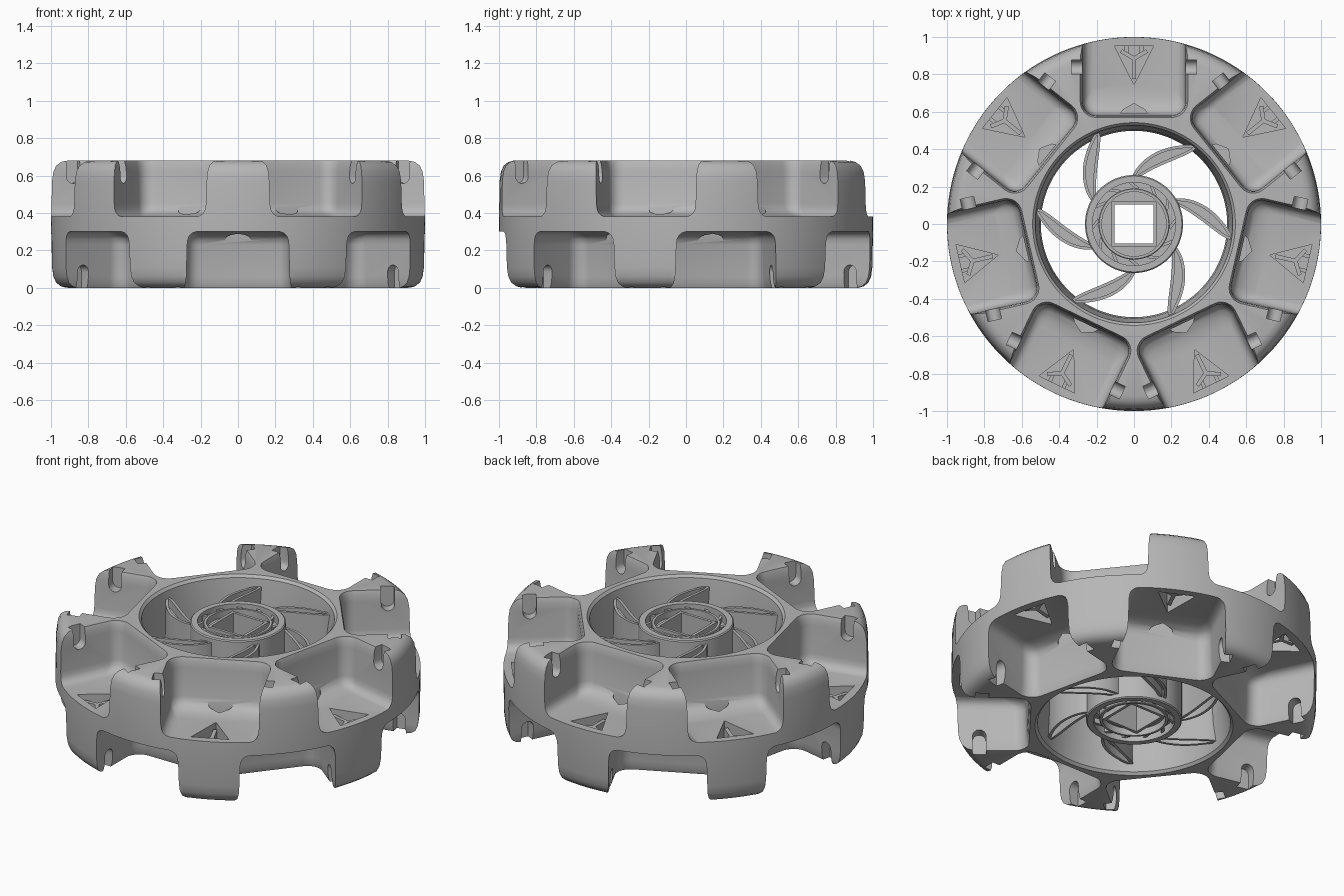
import bpy, bmesh
from math import pi, sin, cos, radians, tau
from mathutils import Matrix, Vector

if "Cube" in bpy.data.objects:
    bpy.data.objects.remove(bpy.data.objects["Cube"])

H = 0.68          # overall height
POCKETS = 7       # pockets on each side
SPOKES = 6

grey = bpy.data.materials.new("plain grey")
grey.use_nodes = True
grey.diffuse_color = (0.47, 0.47, 0.47, 1)
grey.node_tree.nodes["Principled BSDF"].inputs["Base Color"].default_value = (0.47, 0.47, 0.47, 1)


def finish(bm, name):
    bmesh.ops.recalc_face_normals(bm, faces=bm.faces)
    mesh = bpy.data.meshes.new(name)
    bm.to_mesh(mesh)
    bm.free()
    mesh.materials.append(grey)
    ob = bpy.data.objects.new(name, mesh)
    bpy.context.collection.objects.link(ob)
    return ob


def loft(bm, rings, m=Matrix()):
    """Closed solid through a stack of equal point loops."""
    loops = [[bm.verts.new(m @ Vector(p)) for p in ring] for ring in rings]
    n = len(loops[0])
    for a, b in zip(loops, loops[1:]):
        for i in range(n):
            j = (i + 1) % n
            bm.faces.new((a[i], a[j], b[j], b[i]))
    bm.faces.new(loops[0])
    bm.faces.new(loops[-1])


def prism(bm, outline, z0, z1, m=Matrix()):
    loft(bm, [[(x, y, z) for x, y in outline] for z in (z0, z1)], m)


def revolve(bm, profile, steps):
    """Closed profile of (radius, z) turned about the z axis."""
    loops = [[bm.verts.new((r * cos(tau * k / steps), r * sin(tau * k / steps), z))
              for r, z in profile] for k in range(steps)]
    n = len(profile)
    for k in range(steps):
        a, b = loops[k], loops[(k + 1) % steps]
        for i in range(n):
            j = (i + 1) % n
            bm.faces.new((a[i], a[j], b[j], b[i]))


def tube(bm, r0, r1, z0, z1, c=0.006):
    revolve(bm, [(r0, z0), (r1 - c, z0), (r1, z0 + c), (r1, z1 - c), (r1 - c, z1), (r0, z1)], 64)


def cut(ob, cutter):
    mod = ob.modifiers.new("cut", "BOOLEAN")
    mod.object = cutter
    mod.operation = "DIFFERENCE"
    mod.solver = "EXACT"
    mod.use_self = True
    bpy.context.view_layer.objects.active = ob
    bpy.ops.object.modifier_apply(modifier=mod.name)


def discard(ob):
    bpy.data.objects.remove(ob)


# Seven stations on the top, and the same turned over for the bottom
flip = Matrix.Translation((0, 0, H)) @ Matrix.Rotation(pi, 4, "X")
turns = [Matrix.Rotation(tau * k / POCKETS, 4, "Z") for k in range(POCKETS)]
stations = turns + [flip @ t for t in turns]

# Wheel body: thick ring with rounded outer shoulders and a tapering bore
upper = [(0.498, 0.34), (0.505, 0.5), (0.528, 0.665), (0.542, H), (0.92, H),
         (0.95, 0.672), (0.975, 0.652), (0.989, 0.62), (0.996, 0.57), (1.0, 0.34)]
lower = [(r, H - z) for r, z in reversed(upper[1:-1])]
bm = bmesh.new()
revolve(bm, upper + lower, 140)
body = finish(bm, "wheel_body")


# Pockets: U-shaped in plan, filleted at the floor, flared at the lip
def pocket_loop(z, g):
    w, r = 0.272 + g, 0.07 + g
    y = 0.585 - g * (2.5 if g < 0 else 1)
    pts = [(w, 1.2, z), (-w, 1.2, z)]
    for side, start in ((-1, pi), (1, 1.5 * pi)):
        for i in range(7):
            a = start + i * pi / 12
            pts.append((side * (w - r) + r * cos(a), y + r + r * sin(a), z))
    return pts


levels = [(0.38, -0.05), (0.386, -0.03), (0.4, -0.013), (0.42, -0.004), (0.45, 0),
          (0.62, 0.004), (0.655, 0.008), (0.672, 0.013), (0.69, 0.019), (0.76, 0.019)]
bm = bmesh.new()
for m in stations:
    loft(bm, [pocket_loop(z, g) for z, g in levels], m)
pocket_cutter = finish(bm, "pocket_cutter")
cut(body, pocket_cutter)
discard(pocket_cutter)

# Side notches, triangular floor wells and small inner pits
bm = bmesh.new()
u_shape = [(0.803, 0.75), (0.877, 0.75)]
u_shape += [(0.84 + 0.037 * cos(a), 0.595 - 0.037 * sin(a)) for a in [pi * i / 8 for i in range(9)]]
for m in stations:
    for s in (-1, 1):
        loft(bm, [[(s * x, y, z) for y, z in u_shape] for x in (0.2, 0.335)], m)
    prism(bm, [(-0.105, 0.952), (0.105, 0.952), (0, 0.745)], 0.2, 0.45, m)
    prism(bm, [(-0.07, 0.592), (0.07, 0.592), (0.06, 0.61), (0, 0.645), (-0.06, 0.61)], 0.34, 0.5, m)
detail_cutter = finish(bm, "detail_cutter")
cut(body, detail_cutter)
discard(detail_cutter)

# Y-shaped ribs inside each floor well
bm = bmesh.new()
for m in stations:
    for angle, length in ((-90, 0.11), (30, 0.08), (150, 0.08)):
        arm = m @ Matrix.Translation((0, 0.885, 0)) @ Matrix.Rotation(radians(angle), 4, "Z")
        prism(bm, [(0, -0.011), (length, -0.011), (length, 0.011), (0, 0.011)], 0.19, 0.35, arm)
    prism(bm, [(-0.05, 0.9), (-0.03, 0.9), (-0.03, 0.96), (-0.05, 0.96)], 0.19, 0.34, m)
    prism(bm, [(0.03, 0.9), (0.05, 0.9), (0.05, 0.96), (0.03, 0.96)], 0.19, 0.34, m)
ribs = finish(bm, "well_ribs")

# Hub: core with square bore, square lip and outer collar
square = [(1, 1), (-1, 1), (-1, -1), (1, -1)]
bm = bmesh.new()
circle = [(0.225 * cos(tau * i / 64), 0.225 * sin(tau * i / 64)) for i in range(64)]
prism(bm, circle, 0.08, 0.6)
hub_core = finish(bm, "hub_core")
bm = bmesh.new()
prism(bm, [(0.122 * x, 0.122 * y) for x, y in square], 0.05, 0.63)
square_lip = finish(bm, "square_lip")
bm = bmesh.new()
prism(bm, [(0.105 * x, 0.105 * y) for x, y in square], -0.1, 0.8)
bore_cutter = finish(bm, "bore_cutter")
cut(hub_core, bore_cutter)
cut(square_lip, bore_cutter)
discard(bore_cutter)

bm = bmesh.new()
tube(bm, 0.222, 0.262, 0.03, 0.65)
tube(bm, 0.172, 0.19, 0.04, 0.64, 0.004)
collar = finish(bm, "hub_collars")

# Slanted dividers in the groove between the two collars
bm = bmesh.new()
for k in range(12):
    m = Matrix.Rotation(tau * k / 12, 4, "Z") @ Matrix.Translation((0.206, 0, 0)) @ Matrix.Rotation(0.9, 4, "Z")
    prism(bm, [(0.03 * x, 0.008 * y) for x, y in square], 0.05, 0.63, m)
dividers = finish(bm, "hub_dividers")


# Swirling spokes: two thin walls joined by a recessed web
def spoke_strip(bm, tip, side0, side1, z0, z1, steps=20):
    def centre(t):
        r = 0.525 - 0.28 * t
        a = tip + radians(38) * max(t, 0) ** 1.3
        return Vector((r * cos(a), r * sin(a)))
    rings = []
    for i in range(steps + 1):
        t = i / steps
        d = (centre(t + 0.01) - centre(t - 0.01)).normalized()
        n = Vector((-d.y, d.x))
        half = 0.012 + 0.026 * sin(pi * t) ** 0.8 if 0 < i < steps else 0.012
        p, q = (centre(t) + n * (s * half + e) for s, e in (side0, side1))
        rings.append([(p.x, p.y, z0), (q.x, q.y, z0), (q.x, q.y, z1), (p.x, p.y, z1)])
    loft(bm, rings)


bm = bmesh.new()
for k in range(SPOKES):
    tip = radians(-8) + tau * k / SPOKES
    spoke_strip(bm, tip, (-1, 0), (-1, 0.016), 0.06, 0.62)
    spoke_strip(bm, tip, (1, -0.016), (1, 0), 0.06, 0.62)
    spoke_strip(bm, tip, (-1, 0.008), (1, -0.008), 0.11, 0.57)
spokes = finish(bm, "swirl_spokes")

# Smooth the round surfaces, keep the edges sharp
bpy.ops.object.select_all(action="DESELECT")
for ob in (body, ribs, hub_core, square_lip, collar, dividers, spokes):
    ob.select_set(True)
bpy.context.view_layer.objects.active = body
bpy.ops.object.shade_smooth_by_angle(angle=radians(32))
